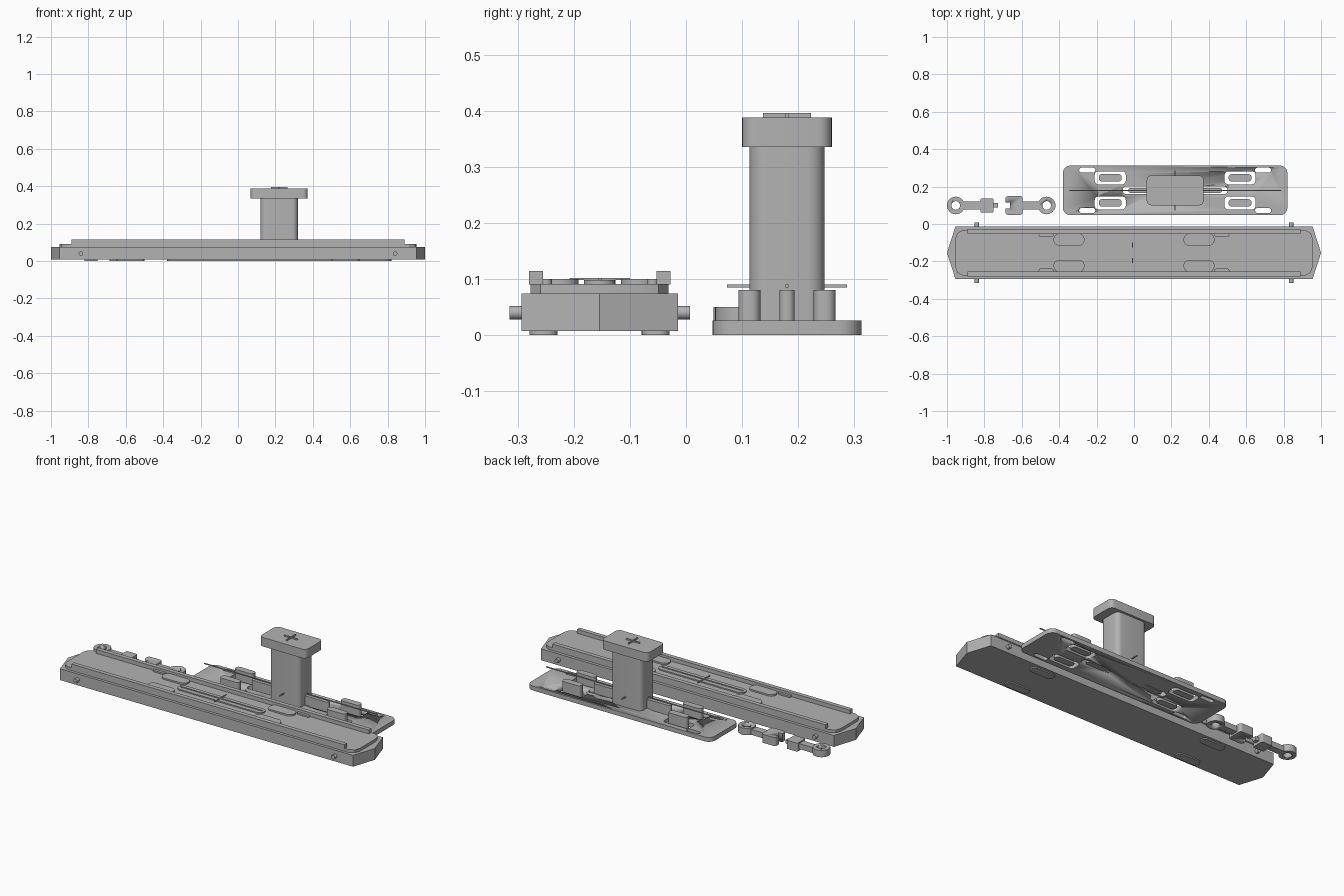
import bpy, bmesh, math

if "Cube" in bpy.data.objects:
    bpy.data.objects.remove(bpy.data.objects["Cube"])

grey = bpy.data.materials.new("plain_grey")
grey.diffuse_color = (0.45, 0.45, 0.45, 1)
grey.use_nodes = True
grey.node_tree.nodes["Principled BSDF"].inputs["Base Color"].default_value = grey.diffuse_color


def prism(name, pts, z0, z1):
    """Extrude an outline lying in the ground plane from z0 to z1."""
    bm = bmesh.new()
    face = bm.faces.new([bm.verts.new((x, y, z0)) for x, y in pts])
    top = bmesh.ops.extrude_face_region(bm, geom=[face])["geom"]
    for v in top:
        if isinstance(v, bmesh.types.BMVert):
            v.co.z = z1
    bmesh.ops.recalc_face_normals(bm, faces=bm.faces)
    me = bpy.data.meshes.new(name)
    bm.to_mesh(me)
    bm.free()
    ob = bpy.data.objects.new(name, me)
    bpy.context.collection.objects.link(ob)
    me.materials.append(grey)
    bpy.context.view_layer.objects.active = ob
    bpy.ops.object.select_all(action='DESELECT')
    ob.select_set(True)
    bpy.ops.object.shade_smooth_by_angle(angle=math.radians(30))
    return ob


def outline(x0, x1, y0, y1, r=0.0, seg=6):
    """Rectangle with rounded corners."""
    if r <= 0:
        return [(x0, y0), (x1, y0), (x1, y1), (x0, y1)]
    r = min(r, (x1 - x0) / 2 - 1e-4, (y1 - y0) / 2 - 1e-4)
    pts = []
    for cx, cy, a in ((x1 - r, y1 - r, 0), (x0 + r, y1 - r, 90),
                      (x0 + r, y0 + r, 180), (x1 - r, y0 + r, 270)):
        for i in range(seg + 1):
            t = math.radians(a + 90 * i / seg)
            pts.append((cx + r * math.cos(t), cy + r * math.sin(t)))
    return pts


def block(name, x0, x1, y0, y1, z0, z1, r=0.0):
    return prism(name, outline(x0, x1, y0, y1, r), z0, z1)


def disc(name, x, y, r, z0, z1, n=32):
    pts = [(x + r * math.cos(2 * math.pi * i / n), y + r * math.sin(2 * math.pi * i / n))
           for i in range(n)]
    return prism(name, pts, z0, z1)


def cut(ob, cutter):
    m = ob.modifiers.new("cut", 'BOOLEAN')
    m.operation = 'DIFFERENCE'
    m.solver = 'EXACT'
    m.object = cutter
    bpy.context.view_layer.objects.active = ob
    bpy.ops.object.modifier_apply(modifier=m.name)
    bpy.data.objects.remove(cutter)


# ---- long hull bar with pointed ends ----
CY = -0.154
prism("hull_bar", [(-1, CY), (-0.955, -0.293), (0.955, -0.293),
                   (1, CY), (0.955, -0.014), (-0.955, -0.014)], 0.007, 0.074)
# deck with cut corners
c = [(0.955, 0.075), (0.945, 0.105), (0.915, 0.123)]
quarter = c + [(-x, y) for x, y in reversed(c)]
prism("deck", [(x, CY + y) for x, y in quarter] +
      [(-x, CY - y) for x, y in quarter], 0.074, 0.091)
for s in (-1, 1):
    def yy(a, b):
        return sorted((CY + s * a, CY + s * b))
    block("side_rail", -0.89, 0.89, *yy(0.101, 0.126), 0.090, 0.114)
    for t in (-1, 1):
        def xx(a, b):
            return sorted((t * a, t * b))
        block("deck_pad", *xx(0.265, 0.43), *yy(0.038, 0.102), 0.090, 0.1, 0.03)
        block("rail_lug", *xx(0.43, 0.51), *yy(0.085, 0.105), 0.090, 0.1, 0.01)
        block("foot_pad", *xx(0.5, 0.65), *yy(0.075, 0.125), 0.0, 0.008, 0.02)
        # side pins
        bpy.ops.mesh.primitive_cylinder_add(
            vertices=24, radius=0.012, depth=0.04,
            location=(t * 0.84, CY + s * 0.141, 0.04), rotation=(math.pi / 2, 0, 0))
        pin = bpy.context.object
        pin.name = "side_pin"
        pin.data.materials.append(grey)
        bpy.ops.object.shade_smooth_by_angle(angle=math.radians(30))
# raised centre strip and its thin cross
block("centre_strip", -0.28, 0.28, CY - 0.028, CY + 0.028, 0.090, 0.098, 0.028)
block("centre_line", -0.265, 0.265, CY - 0.003, CY + 0.003, 0.098, 0.102)
block("cross_line", -0.012, -0.006, CY - 0.054, CY + 0.054, 0.098, 0.102)

# ---- base plate with slots and upright tabs ----
PX, PY = 0.22, 0.18
plate = block("base_plate", -0.38, 0.82, 0.047, 0.3125, 0, 0.026, 0.04)
for s in (-1, 1):
    for t in (-1, 1):
        hx, hy = PX + t * 0.347, PY + s * 0.067
        cut(plate, block("cutter", hx - 0.083, hx + 0.083, hy - 0.035, hy + 0.035,
                         -0.1, 0.1, 0.02))
        block("tab", hx - 0.061, hx + 0.061, hy - 0.0195, hy + 0.0195, 0.0, 0.08, 0.016)
        sx, sy = PX + t * 0.47, PY + s * 0.108
        cut(plate, block("cutter", sx - 0.043, sx + 0.043, sy - 0.013, sy + 0.013,
                         -0.1, 0.1, 0.012))
for t in (-1, 1):
    cx = PX + t * 0.2
    cut(plate, block("cutter", cx - 0.08, cx + 0.08, PY - 0.02, PY + 0.02, -0.1, 0.1, 0.018))
    px = PX + t * 0.17
    block("inner_tab", px - 0.08, px + 0.08, PY - 0.0135, PY + 0.0135, 0.0, 0.08, 0.012)
# thin floating cross above the plate
block("long_blade", PX - 0.565, PX + 0.565, PY - 0.003, PY + 0.003, 0.085, 0.09)
block("short_blade", PX - 0.003, PX + 0.003, 0.073, 0.287, 0.085, 0.09)

# ---- column with cap ----
block("column", 0.12, 0.32, 0.113, 0.247, 0.026, 0.336, 0.03)
block("cap", 0.068, 0.372, 0.1, 0.26, 0.335, 0.388, 0.025)
block("cap_cross_long", PX - 0.044, PX + 0.044, PY - 0.003, PY + 0.003, 0.388, 0.396)
block("cap_cross_short", PX - 0.003, PX + 0.003, PY - 0.043, PY + 0.043, 0.388, 0.396)

# ---- pair of small ring links ----
LY = 0.099
for x, arm0, arm1 in ((-0.953, -0.915, -0.815), (-0.467, -0.6, -0.505)):
    ring = disc("link_ring", x, LY, 0.047, 0.01, 0.05)
    cut(ring, disc("cutter", x, LY, 0.023, -0.1, 0.1))
    block("link_arm", arm0, arm1, LY - 0.021, LY + 0.021, 0.01, 0.042)
block("plug_body", -0.822, -0.75, LY - 0.038, LY + 0.038, 0.0, 0.05, 0.008)
block("plug_pin", -0.752, -0.728, LY - 0.012, LY + 0.012, 0.014, 0.036)
socket = block("socket_body", -0.687, -0.595, LY - 0.05, LY + 0.05, 0.0, 0.05, 0.014)
cut(socket, block("cutter", -0.72, -0.662, LY - 0.015, LY + 0.015, -0.1, 0.1))
